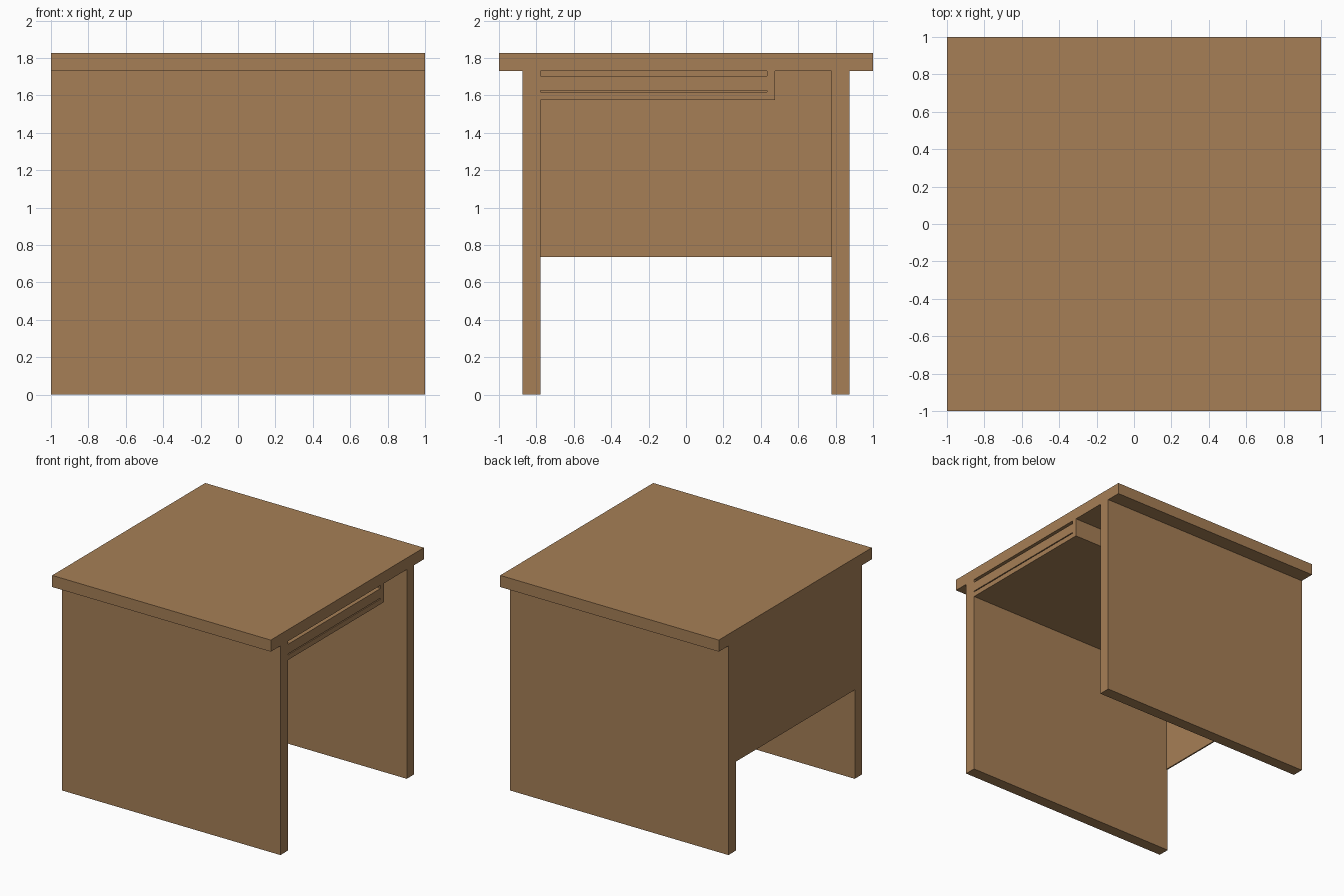
import bpy
import bmesh
from mathutils import Matrix, Vector

if "Cube" in bpy.data.objects:
    bpy.data.objects.remove(bpy.data.objects["Cube"])

wood = bpy.data.materials.new("brown wood")
wood.diffuse_color = (0.381, 0.212, 0.093, 1.0)
wood.use_nodes = True
wood.node_tree.nodes["Principled BSDF"].inputs["Base Color"].default_value = wood.diffuse_color


def board(name, x, y, z):
    """Box from (min, max) ranges on each axis."""
    lo, hi = Vector((x[0], y[0], z[0])), Vector((x[1], y[1], z[1]))
    bm = bmesh.new()
    bmesh.ops.create_cube(bm, size=1.0, matrix=Matrix.Translation((lo + hi) / 2)
                          @ Matrix.Diagonal((*(hi - lo), 1.0)))
    mesh = bpy.data.meshes.new(name)
    bm.to_mesh(mesh)
    bm.free()
    mesh.materials.append(wood)
    obj = bpy.data.objects.new(name, mesh)
    bpy.context.collection.objects.link(obj)
    return obj


TOP, UNDER = 1.826, 1.73          # tabletop heights
LEG_IN, LEG_OUT = 0.777, 0.874    # side slab
BACK = -0.988                     # inner face of the thin panel
DRAWER_END = 0.434

# Tabletop
board("tabletop", (-1, 1), (-1, 1), (UNDER, TOP))

# Two slab legs
board("front_leg", (-1, 1), (-LEG_OUT, -LEG_IN), (0, UNDER))
board("back_leg", (-1, 1), (LEG_IN, LEG_OUT), (0, UNDER))

# Thin modesty panel closing the left side
board("modesty_panel", (-1, BACK), (-LEG_IN, LEG_IN), (0.735, UNDER))

# Drawer housing hung under the top
board("housing_floor", (BACK, 1), (-LEG_IN, 0.477), (1.575, 1.617))
board("housing_side", (BACK, 1), (DRAWER_END, 0.477), (1.617, UNDER))

# Open drawer box with a narrow gap below and a hand slot above
z = (1.625, 1.705)
w = 0.045
board("drawer_front", (1 - w, 1), (-LEG_IN, DRAWER_END), z)
board("drawer_rear", (BACK, BACK + w), (-LEG_IN, DRAWER_END), z)
for name, y0 in (("drawer_side_near", -LEG_IN), ("drawer_side_far", DRAWER_END - w)):
    board(name, (BACK + w, 1 - w), (y0, y0 + w), z)
board("drawer_base", (BACK + w, 1 - w), (-LEG_IN + w, DRAWER_END - w), (1.625, 1.64))
